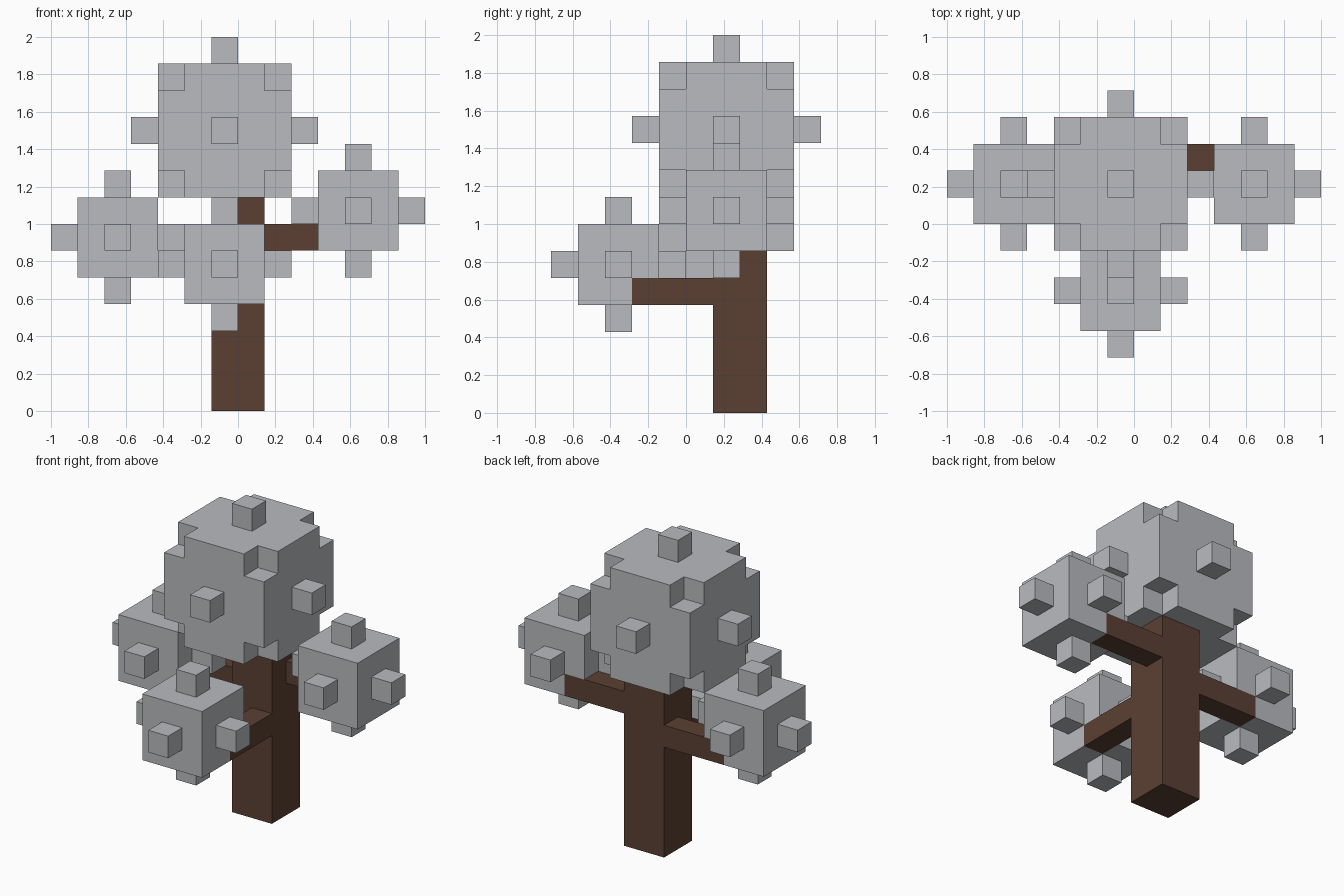
import bpy, bmesh
from itertools import product
from mathutils import Vector

if "Cube" in bpy.data.objects:
    bpy.data.objects.remove(bpy.data.objects["Cube"], do_unlink=True)

U = 1 / 7  # edge length of one block


def material(name, rgb):
    m = bpy.data.materials.new(name)
    m.use_nodes = True
    m.diffuse_color = (*rgb, 1)
    m.node_tree.nodes["Principled BSDF"].inputs["Base Color"].default_value = (*rgb, 1)
    return m


GREY = material("pale grey foliage", (0.485, 0.497, 0.52))
BROWN = material("dark brown bark", (0.105, 0.051, 0.033))


def block(lo, hi):
    """All grid cells in a box from lo to hi."""
    return set(product(*(range(a, b) for a, b in zip(lo, hi))))


def add_cells(bm, cells):
    """Add the closed outer skin of a group of cells."""
    part = bmesh.new()
    for cell in cells:
        for axis, side in product(range(3), (0, 1)):
            near = list(cell)
            near[axis] += 2 * side - 1
            if tuple(near) in cells:
                continue
            a, b = (axis + 1) % 3, (axis + 2) % 3
            corners = []
            for da, db in ((0, 0), (1, 0), (1, 1), (0, 1)):
                p = Vector(cell)
                p[axis] += side
                p[a] += da
                p[b] += db
                corners.append(part.verts.new(p * U))
            part.faces.new(corners if side else corners[::-1])
    bmesh.ops.remove_doubles(part, verts=part.verts, dist=1e-4)
    # merge coplanar squares into large flat faces
    bmesh.ops.dissolve_limit(part, angle_limit=0.01, verts=part.verts, edges=part.edges)
    mesh = bpy.data.meshes.new("part")
    part.to_mesh(mesh)
    part.free()
    bm.from_mesh(mesh)
    bpy.data.meshes.remove(mesh)


def make(name, groups, mat):
    bm = bmesh.new()
    for cells in groups:
        if cells:
            add_cells(bm, cells)
    mesh = bpy.data.meshes.new(name)
    bm.to_mesh(mesh)
    bm.free()
    mesh.materials.append(mat)
    bpy.context.collection.objects.link(bpy.data.objects.new(name, mesh))


# Trunk with three branches, each running one block into its clump
trunk = block((-1, 1, 0), (1, 3, 8))
trunk |= block((1, 2, 6), (4, 3, 7))      # left branch
trunk |= block((-4, 2, 5), (-1, 3, 6))    # right branch
trunk |= block((0, -2, 4), (1, 1, 5))     # front branch
make("trunk_and_branches", [trunk], BROWN)


def clump(name, centre, r, cut_corners=False):
    """Cubic leaf clump with a one-block nub in the middle of each side."""
    core = block([c - r for c in centre], [c + r + 1 for c in centre])
    if cut_corners:
        core -= {tuple(c + s * r for c, s in zip(centre, signs))
                 for signs in product((-1, 1), repeat=3)}
    nubs = []
    for axis, sign in product(range(3), (-1, 1)):
        cell = list(centre)
        cell[axis] += sign * (r + 1)
        nubs.append({tuple(cell)} - trunk)
    make(name, [core - trunk] + nubs, GREY)


# Foliage
clump("crown_foliage", (-1, 1, 10), 2, cut_corners=True)
clump("left_foliage", (4, 1, 7), 1)
clump("right_foliage", (-5, 1, 6), 1)
clump("front_foliage", (-1, -3, 5), 1)
